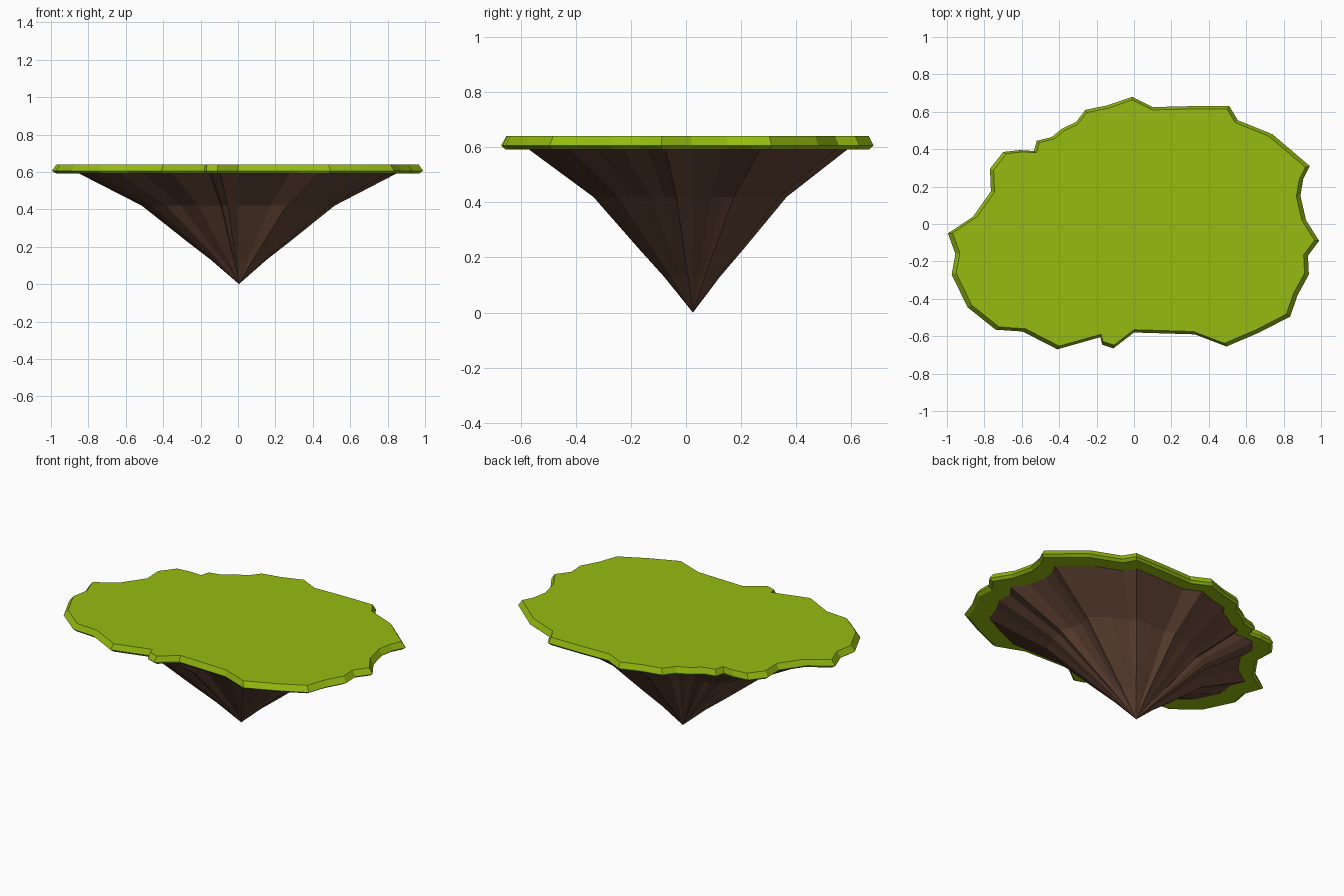
import bpy
from mathutils import Vector

if "Cube" in bpy.data.objects:
    bpy.data.objects.remove(bpy.data.objects["Cube"])

# Coastline of the island, seen from above, counterclockwise
COAST = [(.99, -.09), (.92, .02), (.89, .15), (.905, .24), (.94, .31), (.74, .48), (.555, .555),
         (.51, .63), (.30, .63), (.10, .625), (-.01, .68), (-.14, .635), (-.26, .61),
         (-.31, .545), (-.385, .51), (-.44, .465), (-.52, .445), (-.535, .39), (-.61, .395),
         (-.70, .385), (-.77, .295), (-.765, .175), (-.86, .04), (-.995, -.05), (-.955, -.16),
         (-.975, -.27), (-.89, -.445), (-.74, -.565), (-.595, -.575), (-.41, -.67),
         (-.18, -.605), (-.17, -.645), (-.11, -.665), (0, -.58), (.325, -.59), (.495, -.655),
         (.67, -.58), (.835, -.495), (.875, -.38), (.935, -.27), (.93, -.17)]
N = len(COAST)
APEX = Vector((.005, .025))


def material(name, color):
    m = bpy.data.materials.new(name)
    m.diffuse_color = (*color, 1)
    m.use_nodes = True
    m.node_tree.nodes["Principled BSDF"].inputs["Base Color"].default_value = m.diffuse_color
    return m


def ring(scale, z):
    return [(*(APEX + (Vector(p) - APEX) * scale), z) for p in COAST]


def loft(name, rings, start, end, mat):
    """Skin rings from bottom to top, closing each end with a fan to a point."""
    verts = [v for r in rings for v in r] + [start, end]
    a, b = len(verts) - 2, len(verts) - 1
    last = (len(rings) - 1) * N
    faces = []
    for i in range(N):
        j = (i + 1) % N
        faces.append((a, j, i))
        for k in range(0, last, N):
            faces.append((k + i, k + j, k + N + j, k + N + i))
        faces.append((last + i, last + j, b))
    me = bpy.data.meshes.new(name)
    me.from_pydata(verts, [], faces)
    me.materials.append(mat)
    ob = bpy.data.objects.new(name, me)
    bpy.context.collection.objects.link(ob)
    return ob


grass = material("grass green", (.30, .50, .005))
earth = material("earth brown", (.13, .062, .038))

# Grass slab with bevelled rim
loft("grass_slab", [ring(.978, .592), ring(1, .606), ring(.975, .64)],
     (0, -.03, .592), (0, -.03, .64), grass)

# Earth cone tapering to a point underneath
loft("earth_cone", [ring(.15, .13), ring(.28, .23), ring(.52, .42), ring(.86, .594)],
     (*APEX, 0), (*APEX, .594), earth)
